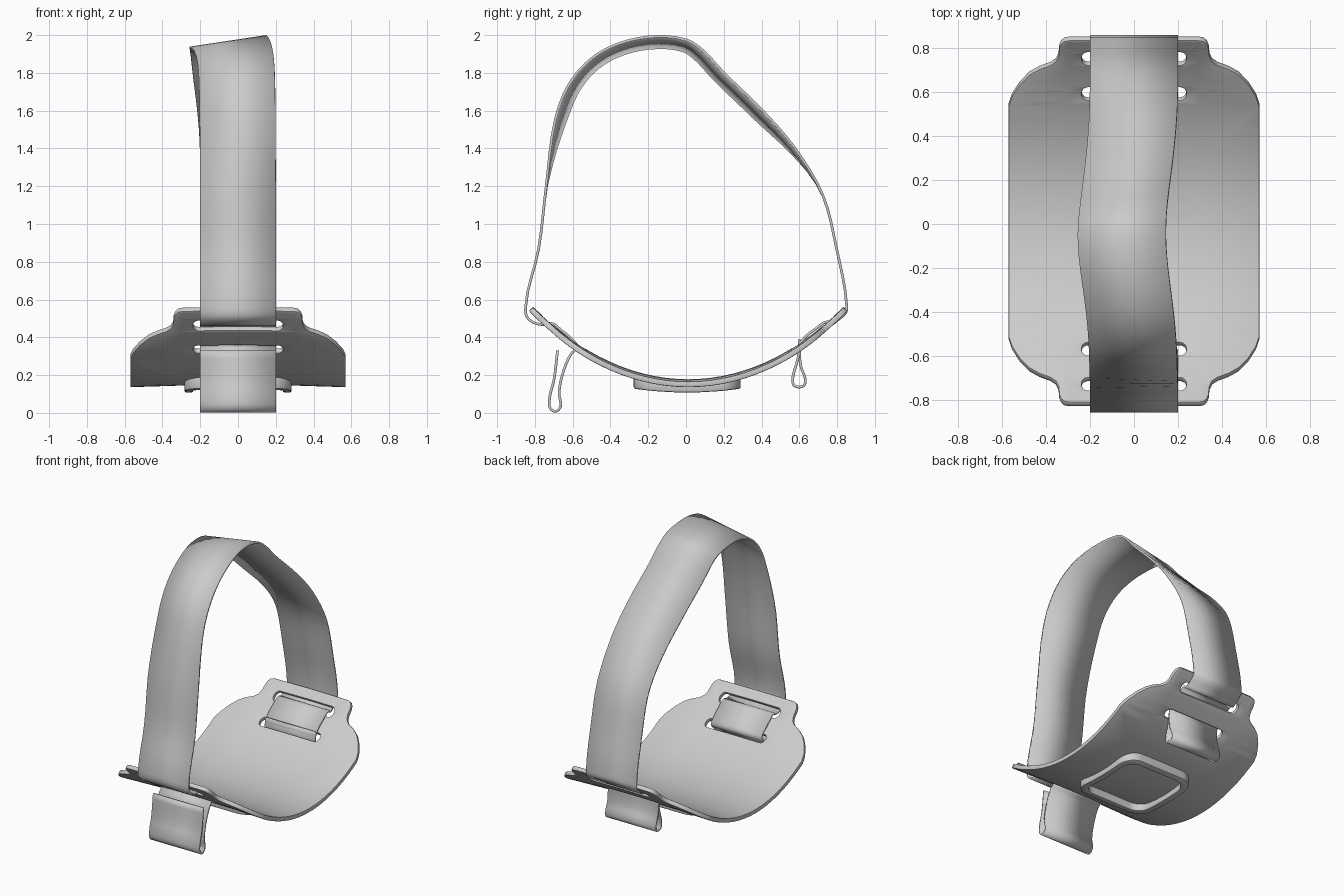
import bpy, bmesh, math
from mathutils import Vector

if "Cube" in bpy.data.objects:
    bpy.data.objects.remove(bpy.data.objects["Cube"])

YC = 0.012  # plate centre in y


def plate_z(x, y):
    """Height of the curved plate's middle surface."""
    return 0.163 + 0.52 * y**2 + 0.06 * y**4 - 0.012 * (x / 0.57)**2


def finish(ob, angle=35):
    bpy.ops.object.select_all(action='DESELECT')
    ob.select_set(True)
    bpy.context.view_layer.objects.active = ob
    bpy.ops.object.shade_smooth_by_angle(angle=math.radians(angle))


def slab(name, loops, half, bevel, warp, cuts):
    """Flat filled outline with holes, sliced along y, then warped."""
    cu = bpy.data.curves.new(name, 'CURVE')
    cu.dimensions, cu.fill_mode = '2D', 'BOTH'
    cu.extrude, cu.bevel_depth, cu.offset = half - bevel, bevel, -bevel
    cu.bevel_resolution = 1
    for pts in loops:
        sp = cu.splines.new('POLY')
        sp.points.add(len(pts) - 1)
        for p, (x, y) in zip(sp.points, pts):
            p.co = (x, y, 0, 1)
        sp.use_cyclic_u = True
    tmp = bpy.data.objects.new(name + "_tmp", cu)
    bpy.context.collection.objects.link(tmp)
    dg = bpy.context.evaluated_depsgraph_get()
    me = bpy.data.meshes.new_from_object(tmp.evaluated_get(dg))
    bpy.data.objects.remove(tmp)
    bpy.data.curves.remove(cu)
    bm = bmesh.new()
    bm.from_mesh(me)
    bmesh.ops.remove_doubles(bm, verts=bm.verts, dist=0.0005)
    for axis, c in [((0, 1, 0), c) for c in cuts] + [((1, 0, 0), c) for c in (-0.3, 0, 0.3)]:
        bmesh.ops.bisect_plane(bm, geom=bm.verts[:] + bm.edges[:] + bm.faces[:],
                               plane_co=Vector(axis) * c, plane_no=axis, dist=1e-5)
    for v in bm.verts:
        v.co = warp(*v.co)
    bmesh.ops.recalc_face_normals(bm, faces=bm.faces)
    bm.to_mesh(me)
    bm.free()
    me.name = name
    ob = bpy.data.objects.new(name, me)
    bpy.context.collection.objects.link(ob)
    finish(ob)
    return ob


def mirrored(q):
    """Quarter outline (x>0, y>0) to a full loop."""
    right = [(x, -y) for x, y in reversed(q)] + q
    return right + [(-x, y) for x, y in reversed(right)]


def rounded(hx, hy, r, n=6, cy=0.0):
    q = [(hx - r + r * math.cos(a), hy - r + r * math.sin(a))
         for a in (i * math.pi / 2 / n for i in range(n + 1))]
    return [(x, y + cy) for x, y in mirrored(q)]


# Curved plate with shoulders, end tabs and four strap slots
quarter = [(0.57, 0.53), (0.555, 0.575), (0.52, 0.63), (0.475, 0.675), (0.43, 0.70),
           (0.38, 0.718), (0.355, 0.735), (0.343, 0.76), (0.34, 0.795), (0.332, 0.815),
           (0.317, 0.828), (0.295, 0.832)]
slots = [rounded(0.238, 0.029, 0.0285, 5, s * y) for s in (-1, 1) for y in (0.748, 0.587)]


def bend(x, y, z):
    n = Vector((0, -(1.04 * y + 0.24 * y**3), 1)).normalized() * z
    return Vector((x, y + YC, plate_z(x, y))) + n


slab("curved_plate", [mirrored(quarter)] + slots, 0.015, 0.005, bend,
     [i * 0.06 for i in range(-13, 14)])

# Raised rounded-square rim under the plate
H = 0.03


def rim_warp(x, y, z):
    low = 0.108 + 0.02 * (y / 0.28)**2
    t = (z + H) / (2 * H)
    return Vector((x, y + 0.006, low + (plate_z(x, y) - low) * t))


slab("underside_rim", [rounded(0.283, 0.283, 0.11, 8), rounded(0.238, 0.238, 0.085, 8)],
     H, 0.008, rim_warp, [i * 0.07 for i in range(-3, 4)])

# Strap side path (y, z): front tail hem, slots, big loop, rear slots, rear tail hem
path = [(-0.68, 0.33), (-0.70, 0.17), (-0.722, 0.08), (-0.719, 0.025), (-0.69, 0.008),
        (-0.664, 0.035), (-0.672, 0.10), (-0.655, 0.20), (-0.61, 0.31), (-0.578, 0.35),
        (-0.60, 0.385), (-0.66, 0.437), (-0.715, 0.475), (-0.738, 0.468), (-0.765, 0.468),
        (-0.81, 0.48), (-0.843, 0.51), (-0.849, 0.56), (-0.78, 0.87), (-0.74, 1.2),
        (-0.69, 1.56), (-0.63, 1.72), (-0.53, 1.85), (-0.4, 1.937), (-0.2, 1.99),
        (0, 1.975), (0.07, 1.935), (0.2, 1.80), (0.4, 1.605), (0.57, 1.41), (0.725, 1.15),
        (0.797, 0.87), (0.85, 0.575), (0.848, 0.535), (0.80, 0.49), (0.772, 0.472),
        (0.75, 0.483), (0.69, 0.448), (0.625, 0.395), (0.60, 0.355), (0.593, 0.29),
        (0.565, 0.165), (0.575, 0.143), (0.622, 0.143), (0.632, 0.17), (0.607, 0.25),
        (0.6, 0.39)]


def smooth_path(pts, steps):
    """Hermite spline with direction-averaged tangents; returns (point, tangent)."""
    P = [Vector(p) for p in pts]
    seg = [(b - a).normalized() for a, b in zip(P, P[1:])]
    T = [seg[0]] + [(a + b).normalized() for a, b in zip(seg, seg[1:])] + [seg[-1]]
    out = [P[0]]
    for i in range(len(P) - 1):
        L = (P[i + 1] - P[i]).length
        for k in range(1, steps + 1):
            t = k / steps
            out.append(P[i] * (2*t**3 - 3*t**2 + 1) + T[i] * L * (t**3 - 2*t**2 + t)
                       + P[i + 1] * (3*t**2 - 2*t**3) + T[i + 1] * L * (t**3 - t**2))
    return [(p, (out[min(i + 1, len(out) - 1)] - out[max(i - 1, 0)]).normalized())
            for i, p in enumerate(out)]


# Strap ribbon: drifts sideways and tilts near the top
bm = bmesh.new()
prev = None
for p, t in smooth_path(path, 4):
    y, z = p
    s = min(max((z - 1.15) / 0.5, 0), 1)
    s = s * s * (3 - 2 * s)
    shift = -0.055 * s * math.exp(-((y + 0.04) / 0.36)**2)
    tilt = 0.06 * s
    row = [bm.verts.new((-0.2 + shift, y + t.y * tilt, z - t.x * tilt)),
           bm.verts.new((0.2 + shift, y, z))]
    if prev:
        bm.faces.new((prev[0], prev[1], row[1], row[0]))
    prev = row
me = bpy.data.meshes.new("strap")
bm.to_mesh(me)
bm.free()
strap = bpy.data.objects.new("strap", me)
bpy.context.collection.objects.link(strap)
finish(strap, 50)
sol = strap.modifiers.new("thickness", 'SOLIDIFY')
sol.thickness, sol.offset = 0.014, 0
